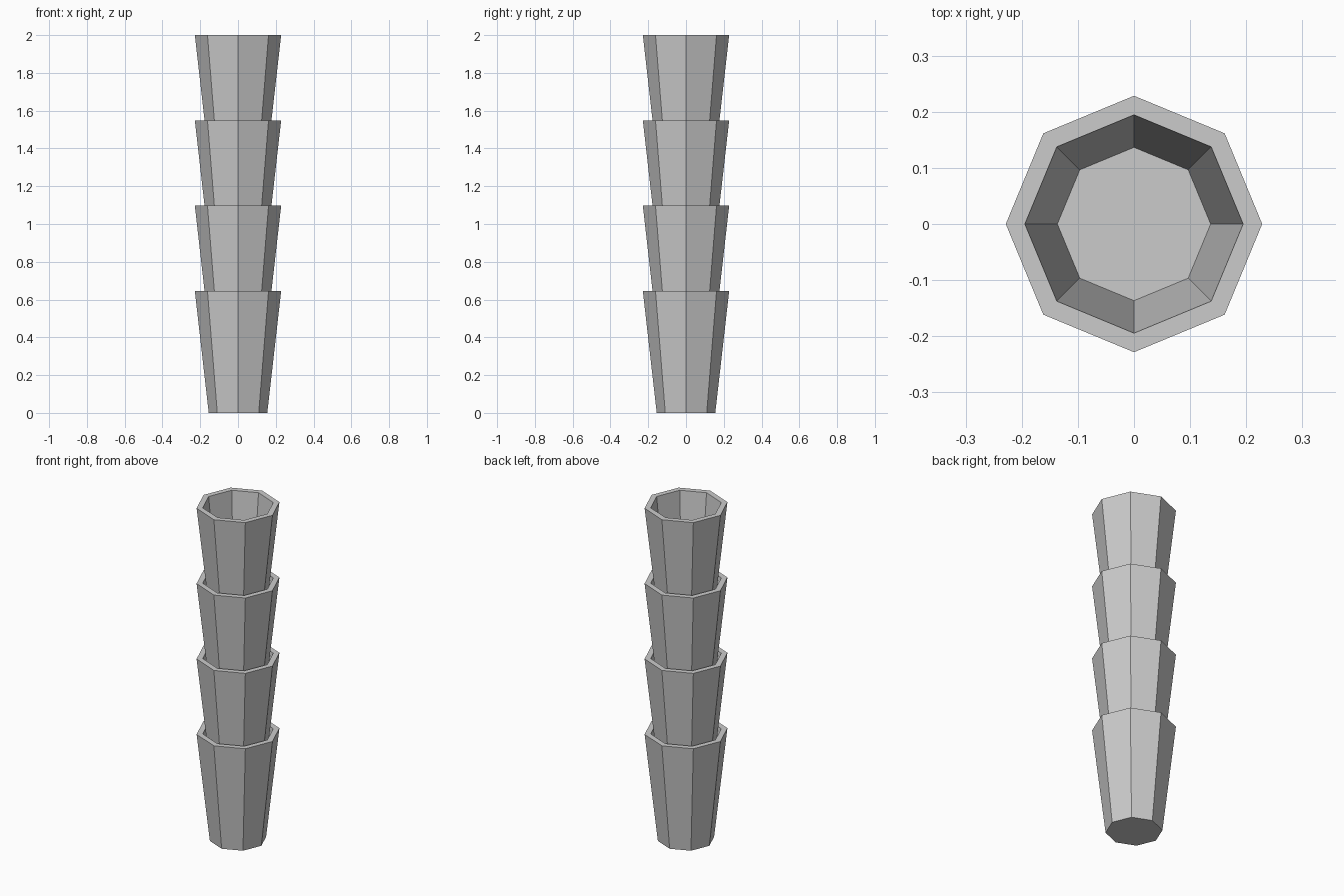
import bpy, bmesh
from math import sin, cos, pi

if "Cube" in bpy.data.objects:
    bpy.data.objects.remove(bpy.data.objects["Cube"])

SIDES, COUNT = 8, 4
HEIGHT, PITCH = 0.645, 0.4517
# (radius, z) rings: outer foot, outer rim, inner rim, inner floor
PROFILE = [(0.155, 0), (0.2285, HEIGHT), (0.1945, HEIGHT), (0.1366, 0.055)]


def make_cup(name, z0):
    bm = bmesh.new()
    rings = [[bm.verts.new((r * cos(2 * pi * i / SIDES), r * sin(2 * pi * i / SIDES), z))
              for i in range(SIDES)] for r, z in PROFILE]
    # Walls and rim
    for a, b in zip(rings, rings[1:]):
        for i in range(SIDES):
            j = (i + 1) % SIDES
            bm.faces.new((a[i], a[j], b[j], b[i]))
    # Underside and inner floor
    bm.faces.new(rings[0][::-1])
    bm.faces.new(rings[-1])
    mesh = bpy.data.meshes.new(name)
    bm.to_mesh(mesh)
    bm.free()
    obj = bpy.data.objects.new(name, mesh)
    obj.location.z = z0
    bpy.context.collection.objects.link(obj)


# Stack of nested cups
for n in range(COUNT):
    make_cup(f"cup_{n + 1}", n * PITCH)
